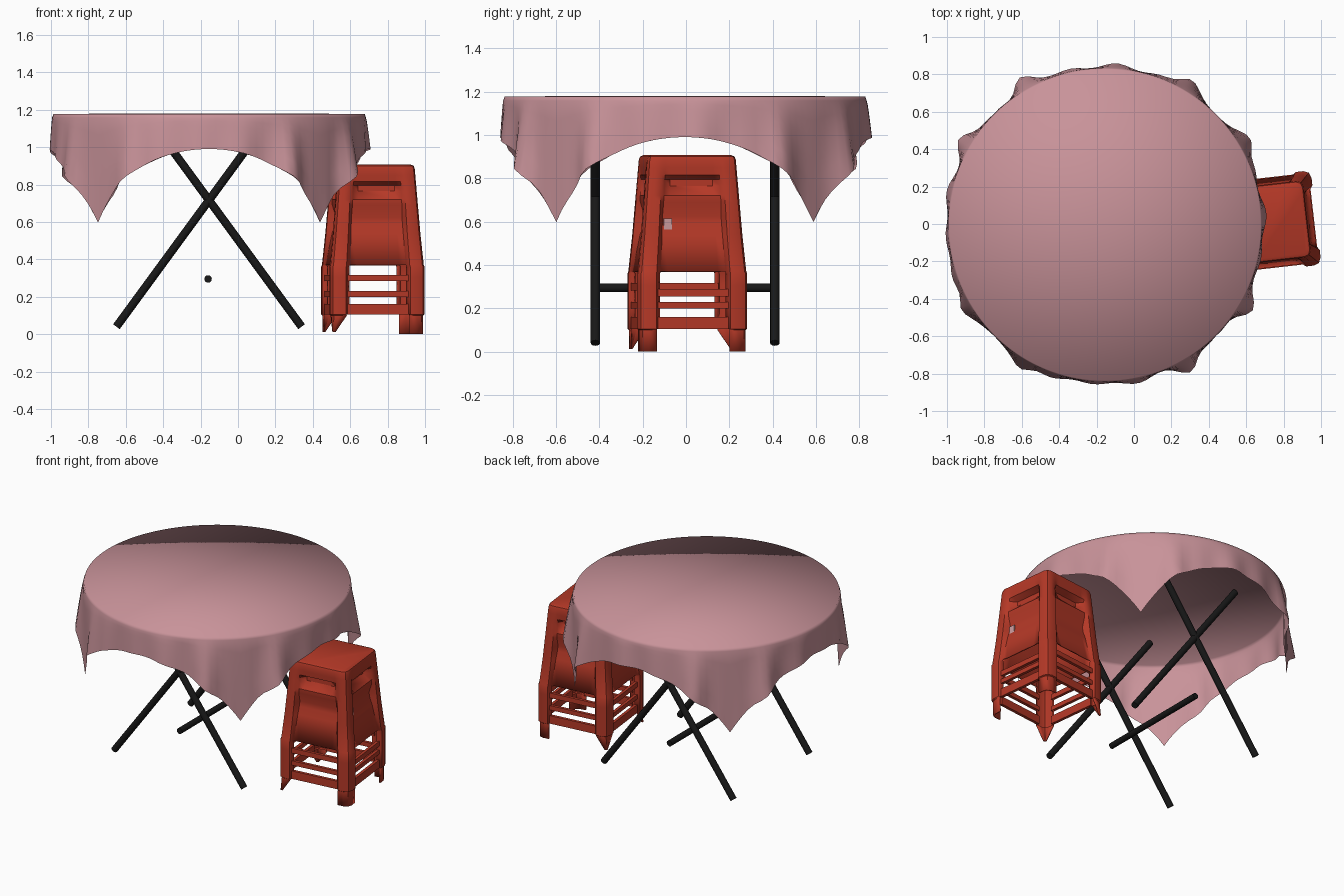
import bpy, bmesh, math
from mathutils import Vector, Matrix

if "Cube" in bpy.data.objects:
    bpy.data.objects.remove(bpy.data.objects["Cube"])


def material(name, rgb):
    m = bpy.data.materials.new(name)
    m.use_nodes = True
    m.diffuse_color = (*rgb, 1)
    m.node_tree.nodes["Principled BSDF"].inputs["Base Color"].default_value = (*rgb, 1)
    return m


PINK = material("dusty_pink_cloth", (0.58, 0.29, 0.32))
RED = material("red_plastic", (0.46, 0.04, 0.02))
BLACK = material("black_metal", (0.009, 0.009, 0.009))
PALE = material("pale_sticker", (0.6, 0.33, 0.34))


def finish(bm, name, mat, matrix=None, angle=None):
    bmesh.ops.recalc_face_normals(bm, faces=bm.faces[:])
    mesh = bpy.data.meshes.new(name)
    bm.to_mesh(mesh)
    bm.free()
    mesh.materials.append(mat)
    ob = bpy.data.objects.new(name, mesh)
    bpy.context.collection.objects.link(ob)
    if matrix:
        ob.matrix_world = matrix
    if angle is None:
        return ob
    bpy.ops.object.select_all(action='DESELECT')
    ob.select_set(True)
    bpy.context.view_layer.objects.active = ob
    bpy.ops.object.shade_smooth_by_angle(angle=math.radians(angle))
    return ob


def rod(name, a, b, radius):
    a, b = Vector(a), Vector(b)
    bm = bmesh.new()
    bmesh.ops.create_cone(bm, cap_ends=True, segments=12, radius1=radius,
                          radius2=radius, depth=(b - a).length)
    turn = (b - a).to_track_quat('Z', 'Y').to_matrix().to_4x4()
    return finish(bm, name, BLACK, Matrix.Translation((a + b) / 2) @ turn, 40)


def box(name, centre, size, mat, matrix):
    bm = bmesh.new()
    bmesh.ops.create_cube(bm, size=1)
    bmesh.ops.scale(bm, vec=size, verts=bm.verts)
    bmesh.ops.translate(bm, vec=centre, verts=bm.verts)
    return finish(bm, name, mat, matrix)


# Tablecloth: a square cloth draped over a round top, corners hanging lowest
TX, TY, R, TOP = -0.155, -0.005, 0.832, 1.178
SEGS = 144


def cloth_point(angle, t):
    c, s = abs(math.cos(angle)), abs(math.sin(angle))
    drop = 0.188 + 0.92 * (1.03 / max(c, s) - 1.03)
    depth = 0.25 * t if t < 0.1 else drop * t
    off = abs(math.degrees(math.atan2(s, c)) - 45)
    fold = 0.052 * math.exp(-((off - 14.5) / 4.5) ** 2)
    ripple = 0.008 * math.sin(22 * angle) + 0.006 * math.sin(13 * angle + 1)
    ripple *= min(1, off / 10)
    flare = 0.013 * min(1, off / 14)
    hang = max(0, (t - 0.08) / 0.92) ** 0.8
    r = R + 0.007 * min(1, t * 12) + (fold + ripple + flare) * hang
    return (TX + r * math.cos(angle), TY + r * math.sin(angle), TOP - depth)


bm = bmesh.new()
rings = [[bm.verts.new(cloth_point(math.tau * i / SEGS, t)) for i in range(SEGS)]
         for t in (0, 0.08, 0.2, 0.35, 0.55, 0.75, 1)]
centre = bm.verts.new((TX, TY, TOP + 0.002))
for i in range(SEGS):
    j = (i + 1) % SEGS
    bm.faces.new((centre, rings[0][i], rings[0][j]))
    for a, b in zip(rings, rings[1:]):
        bm.faces.new((a[i], b[i], b[j], a[j]))
for f in bm.faces:
    f.smooth = True
finish(bm, "tablecloth", PINK)

# Folding table legs: two crossed pairs and a stretcher
for y, side in ((-0.418, "front"), (0.41, "back")):
    for d, lean in ((-1, "right"), (1, "left")):
        rod(f"{side}_{lean}_table_leg", (TX + d * 0.495, y, 0.04),
            (TX - d * 0.325, y, 1.16), 0.022)
rod("table_stretcher", (TX - 0.005, -0.41, 0.295), (TX - 0.005, 0.41, 0.295), 0.02)

# Stack of stools: a lofted square shell with recessed panels and corner legs
STOOL = Matrix.Translation((0.721, 0.006, 0)) @ Matrix.Rotation(math.radians(6.5), 4, 'Z')
APRON = 0.37


def half_width(z):
    if z > APRON:
        return 0.247 - 0.043 * (z - APRON) / (0.905 - APRON)
    return 0.25


# Each level: height, widening, panel recess, extra recess of the hand slot
LEVELS = [(0.907, -0.018, 0, 0), (0.9, -0.004, 0, 0), (0.885, 0, 0, 0),
          (0.85, 0, 0.003, 0), (0.815, 0, 0.008, 0),
          (0.795, 0, 0.012, 0.042), (0.765, 0, 0.014, 0.042), (0.72, 0, 0.014, 0),
          (0.69, 0, 0.018, 0), (0.625, 0, 0.044, 0), (0.59, 0, 0.042, 0),
          (0.54, 0, 0.03, 0), (APRON, 0, 0.012, 0)]
for top, bottom in ((0.36, 0.305), (0.295, 0.24), (0.23, 0.105)):
    LEVELS += [(top, 0.004, 0.025, 0), (bottom, 0.004, 0.025, 0)]
LEVELS += [(0.1, -0.003, 0.025, 0), (0, -0.003, 0.025, 0)]
SPOTS = [-0.84, -0.68, -0.6, -0.46, 0.46, 0.6, 0.68, 0.84]


def section(z, widen, recess, slot):
    h = half_width(z) + widen
    points = []
    for q in range(4):
        turn = Matrix.Rotation(q * math.pi / 2, 3, 'Z')
        for s in SPOTS:
            depth = recess * (abs(s) < 0.65) + slot * (abs(s) < 0.5)
            points.append(turn @ Vector((h - depth, s * h, z)))
        points.append(turn @ Vector((h * 0.955, h * 0.955, z)))
    return points


bm = bmesh.new()
loops = [[bm.verts.new(p) for p in section(*lv)] for lv in LEVELS]
bm.faces.new(loops[0])
count, per_side = len(loops[0]), len(SPOTS) + 1
for k in range(len(loops) - 1):
    # Below the apron only the corner legs remain, and the feet are narrower
    z = LEVELS[k][0]
    skipped = () if z > APRON else (2, 3, 4) if z > 0.11 else (1, 2, 3, 4, 5)
    for i in range(count):
        if i % per_side in skipped:
            continue
        j = (i + 1) % count
        bm.faces.new((loops[k][i], loops[k + 1][i], loops[k + 1][j], loops[k][j]))
# The inner pair of feet taper to thin points at the outer corner
for v in loops[-1]:
    if v.co.x < 0:
        tip = Vector((-0.243, math.copysign(0.243, v.co.y), 0.015))
        v.co = v.co.lerp(tip, 0.8)
shell = finish(bm, "stool_shell", RED, STOOL, 40)
solid = shell.modifiers.new("wall", 'SOLIDIFY')
solid.thickness = 0.01
solid.offset = -1

# Rungs of the nested stools on all four sides, the outer side slightly lower
for n, (z, height) in enumerate(((0.3, 0.034), (0.215, 0.03), (0.133, 0.055))):
    for q in range(4):
        lower = 0.028 if n == 0 and q == 0 else 0
        box(f"stool_rung_{n + 1}_{q + 1}", (0.232, 0, z - lower), (0.02, 0.34, height),
            RED, STOOL @ Matrix.Rotation(q * math.pi / 2, 4, 'Z'))
box("lowest_stool_seat", (0, 0, 0.65), (0.33, 0.33, 0.012), RED, STOOL)

# Small pale mark on the outer panel
box("panel_sticker", (0.191, -0.112, 0.585), (0.009, 0.038, 0.06), PALE, STOOL)
